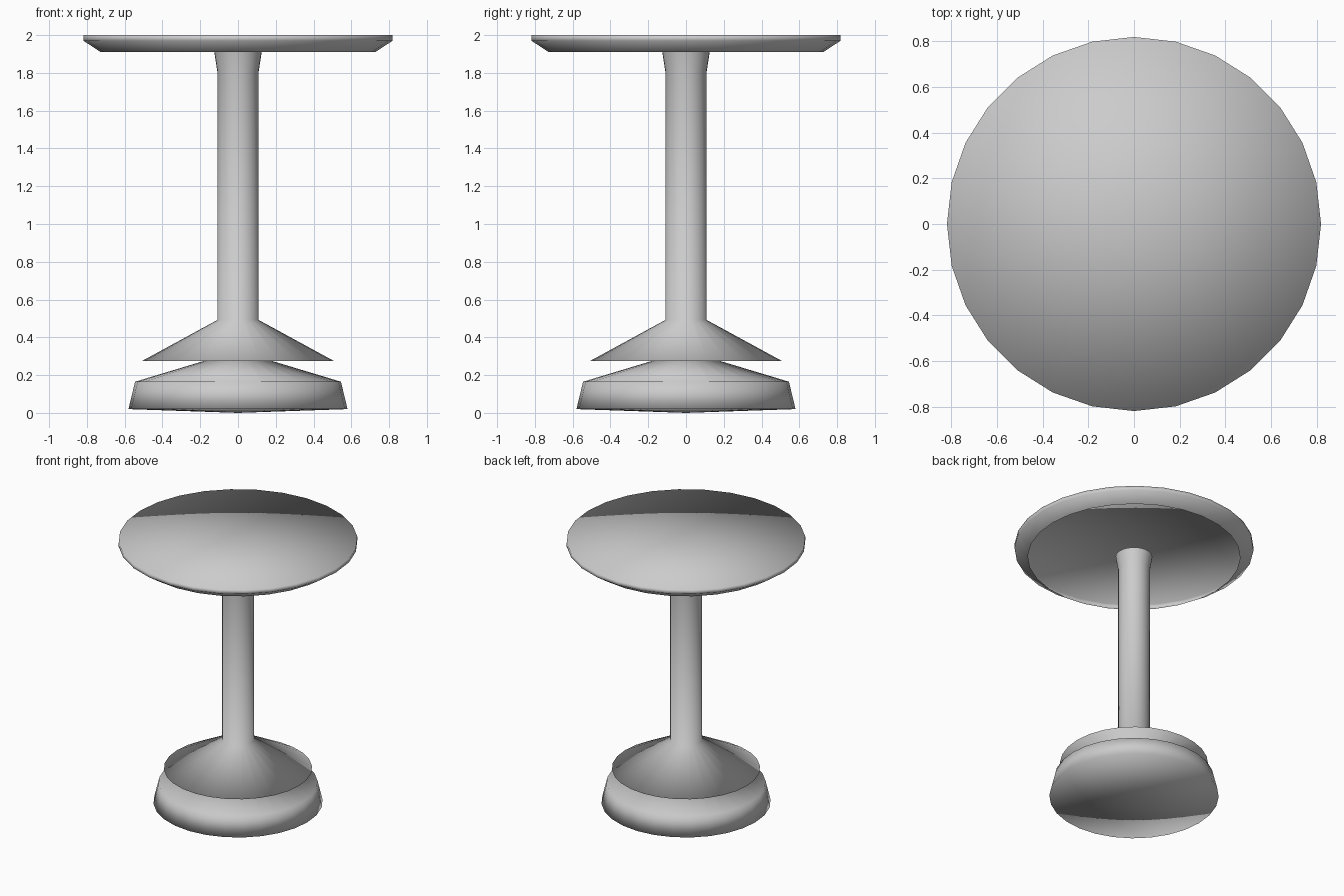
import bpy, math

if "Cube" in bpy.data.objects:
    bpy.data.objects.remove(bpy.data.objects["Cube"])

SIDES = 28

grey = bpy.data.materials.new("plain grey")
grey.diffuse_color = (0.6, 0.6, 0.6, 1.0)
grey.use_nodes = True
grey.node_tree.nodes["Principled BSDF"].inputs["Base Color"].default_value = grey.diffuse_color


def lathe(name, profile):
    """Spin a bottom-to-top (radius, z) profile; radius 0 becomes a fan centre."""
    verts, faces, rings = [], [], []
    for r, z in profile:
        start = len(verts)
        if r == 0:
            verts.append((0, 0, z))
            rings.append([start] * SIDES)
        else:
            for i in range(SIDES):
                a = 2 * math.pi * i / SIDES
                verts.append((r * math.cos(a), r * math.sin(a), z))
            rings.append(list(range(start, start + SIDES)))
    for low, high in zip(rings, rings[1:]):
        for i in range(SIDES):
            j = (i + 1) % SIDES
            loop = [low[i], low[j], high[j], high[i]]
            faces.append(list(dict.fromkeys(loop)))
    mesh = bpy.data.meshes.new(name)
    mesh.from_pydata(verts, [], faces)
    mesh.materials.append(grey)
    mesh.shade_smooth()
    mesh.update()
    obj = bpy.data.objects.new(name, mesh)
    bpy.context.collection.objects.link(obj)
    return obj


# Heavy foot with a slightly domed underside, stepping out into the flared
# skirt, then the straight column and its small collar under the top
lathe("pedestal", [(0, 0), (0.58, 0.02), (0.545, 0.165), (0.18, 0.275),
                   (0.508, 0.275), (0.109, 0.492), (0.109, 1.805), (0.126, 1.912)])

# Round top: a shell with a chamfered lower edge, open underneath
lathe("tabletop", [(0.727, 1.91), (0.818, 1.97), (0.818, 2.0), (0, 2.0)])
